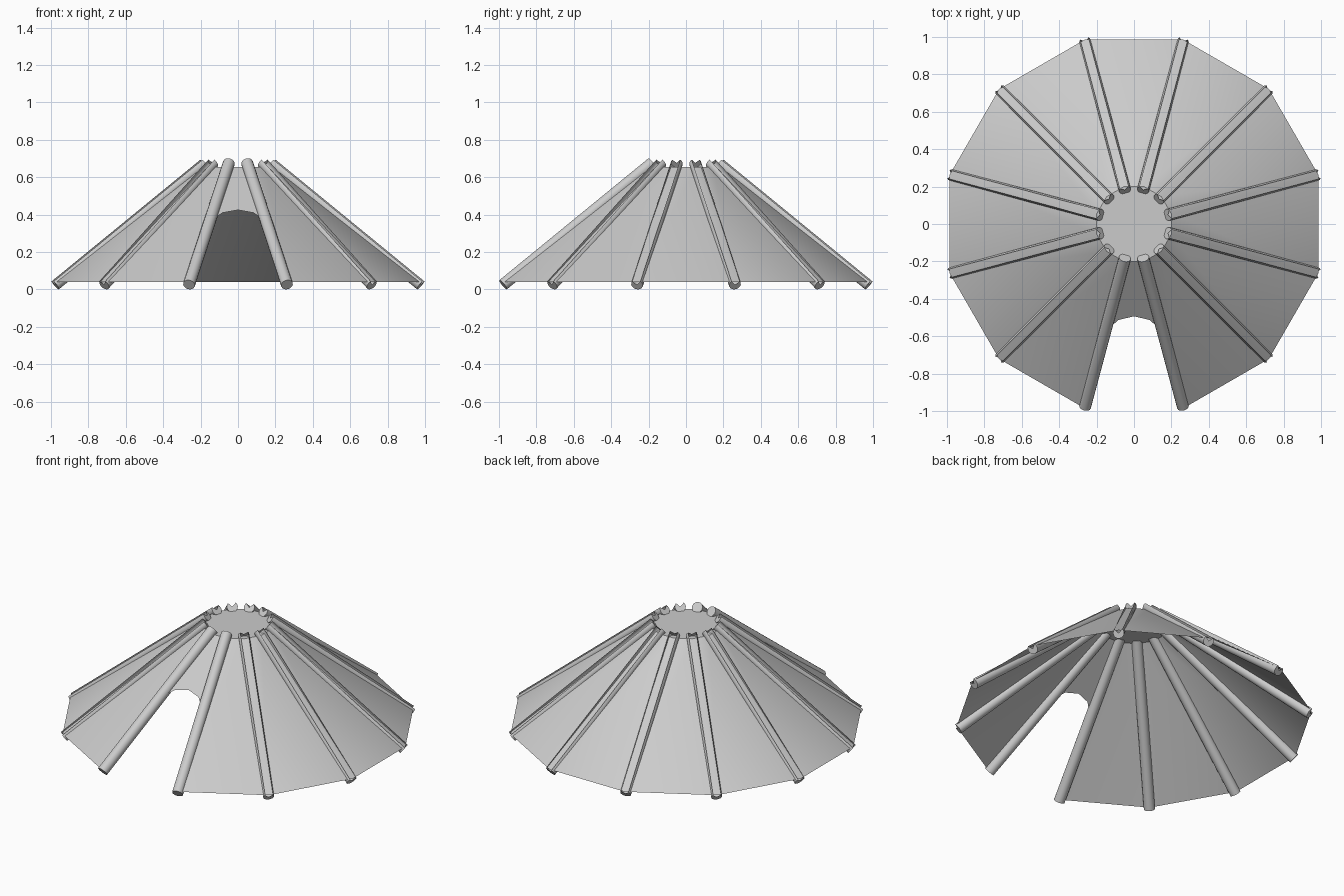
import bpy, bmesh, math
from mathutils import Vector

if "Cube" in bpy.data.objects:
    bpy.data.objects.remove(bpy.data.objects["Cube"])

N = 12                      # panels and poles
R0, Z0 = 1.02, 0.04         # canvas hem (corner radius, height)
R1, Z1 = 0.207, 0.655       # canvas crown
POLE_R, SEG = 0.032, 16
P0, P1 = (1.012, 0.0255), (0.188, 0.676)   # pole axis ends (radius, height)


def finish(bm, name):
    mesh = bpy.data.meshes.new(name)
    bm.to_mesh(mesh)
    bm.free()
    ob = bpy.data.objects.new(name, mesh)
    bpy.context.collection.objects.link(ob)
    bpy.ops.object.select_all(action='DESELECT')
    ob.select_set(True)
    bpy.context.view_layer.objects.active = ob
    bpy.ops.object.shade_smooth_by_angle(angle=math.radians(30))
    return ob


def corner(k, z):
    """Point on canvas ridge k at height z."""
    r = R0 + (R1 - R0) * (z - Z0) / (Z1 - Z0)
    a = math.radians(15 + 30 * k)
    return Vector((r * math.cos(a), r * math.sin(a), z))


# Canvas: twelve-sided cone with flat crown, arched doorway in the front panel
bm = bmesh.new()
low = [bm.verts.new(corner(k, Z0)) for k in range(N)]
top = [bm.verts.new(corner(k, Z1)) for k in range(N)]
FRONT = 8                   # panel centred on -y
for k in range(N):
    j = (k + 1) % N
    if k != FRONT:
        bm.faces.new((low[k], low[j], top[j], top[k]))
arch_z = [(-1, 0.35), (-0.86, 0.38), (-0.6, 0.41), (0, 0.425),
          (0.6, 0.41), (0.86, 0.38), (1, 0.35)]
arch = []
for s, z in arch_z:
    a, b = corner(FRONT, z), corner(FRONT + 1, z)
    arch.append(bm.verts.new(a.lerp(b, (s + 1) / 2)))
half = len(arch) // 2
for i in range(half):
    bm.faces.new((arch[i], arch[i + 1], top[FRONT]))
for i in range(half, len(arch) - 1):
    bm.faces.new((arch[i], arch[i + 1], top[FRONT + 1]))
bm.faces.new((top[FRONT], arch[half], top[FRONT + 1]))
bm.faces.new(top)
bmesh.ops.recalc_face_normals(bm, faces=bm.faces)
finish(bm, "canvas")


def pole(k, name, open_top):
    """Round pole on ridge k; open_top leaves a gutter along the upper side."""
    a = math.radians(15 + 30 * k)
    out = Vector((math.cos(a), math.sin(a), 0))
    up = Vector((0, 0, 1))
    ends = [out * r + up * z for r, z in (P0, P1)]
    axis = (ends[1] - ends[0]).normalized()
    side = up.cross(out)
    nrm = side.cross(axis)
    if nrm.z < 0:
        nrm.negate()
    bm = bmesh.new()
    rings, mids = [], []
    skip = SEG // 8 if open_top else 0
    ids = range(skip, SEG - skip + (1 if open_top else 0))
    for e in ends:
        mids.append(bm.verts.new(e))
        rings.append([bm.verts.new(e + POLE_R * (nrm * math.cos(math.tau * i / SEG)
                      + side * math.sin(math.tau * i / SEG))) for i in ids])
    n = len(rings[0])
    for i in range(n - 1 if open_top else n):
        j = (i + 1) % n
        bm.faces.new((rings[0][i], rings[0][j], rings[1][j], rings[1][i]))
        bm.faces.new((mids[0], rings[0][j], rings[0][i]))
        bm.faces.new((mids[1], rings[1][i], rings[1][j]))
    bmesh.ops.recalc_face_normals(bm, faces=bm.faces)
    finish(bm, name)


# Poles: two full round ones beside the door, the rest open along the top
for k in range(N):
    door = k in (FRONT, FRONT + 1)
    pole(k, f"{'door' if door else 'roof'}_pole_{k + 1}", not door)
